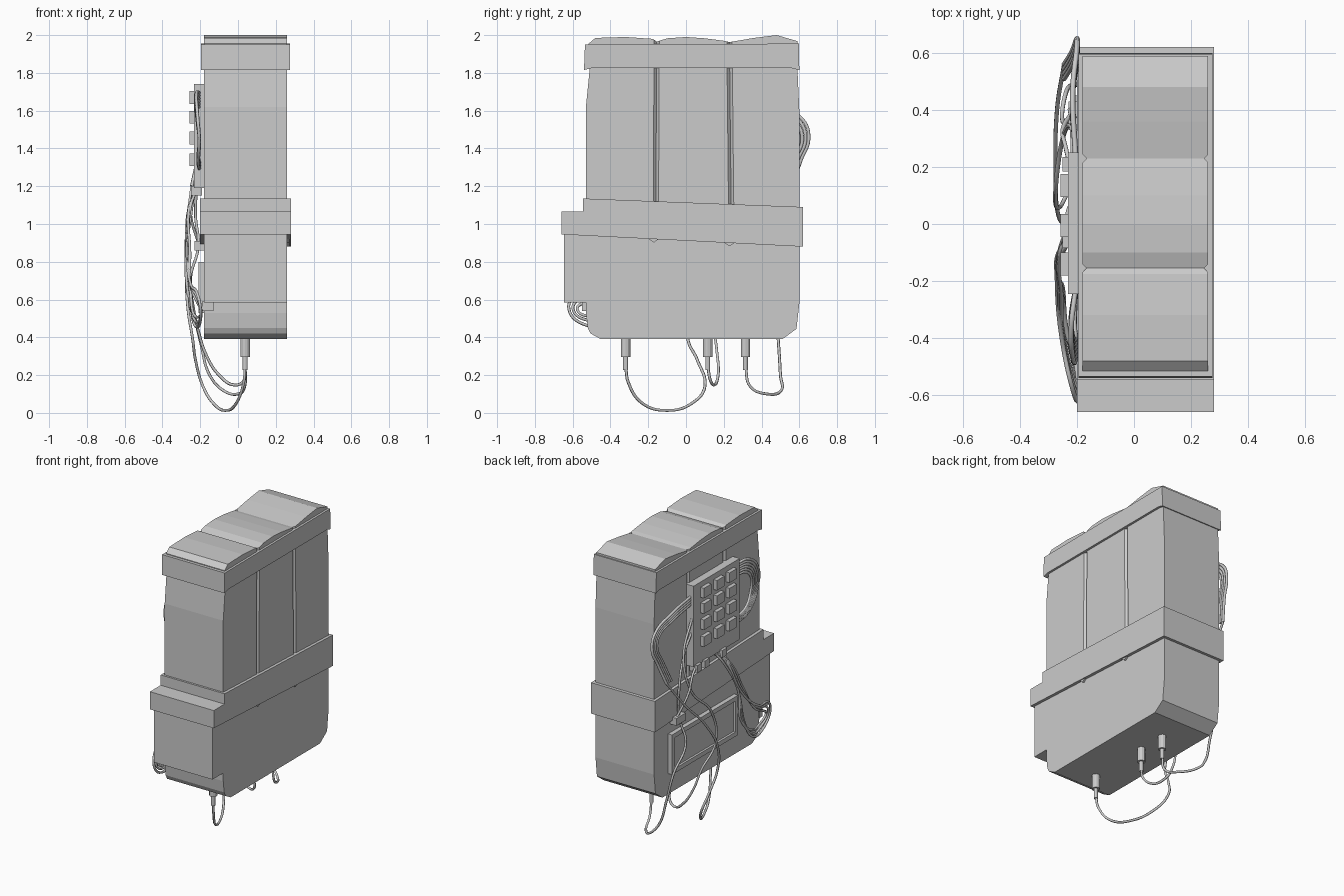
import bpy, bmesh
from mathutils import Vector


def mesh_object(name, bm):
    bmesh.ops.recalc_face_normals(bm, faces=bm.faces)
    me = bpy.data.meshes.new(name)
    bm.to_mesh(me)
    bm.free()
    ob = bpy.data.objects.new(name, me)
    bpy.context.collection.objects.link(ob)
    return ob


def extrude(name, profile, x0, x1, seams=()):
    """Side profile (y, z) extruded along x; long edges at seam y values are chamfered."""
    bm = bmesh.new()
    face = bm.faces.new([bm.verts.new((x0, y, z)) for y, z in profile])
    res = bmesh.ops.extrude_face_region(bm, geom=[face])
    bmesh.ops.translate(bm, vec=(x1 - x0, 0, 0),
                        verts=[g for g in res["geom"] if isinstance(g, bmesh.types.BMVert)])
    edges = [e for e in bm.edges
             if abs(e.verts[0].co.z - e.verts[1].co.z) > 0.5
             and any(abs((e.verts[0].co.y + e.verts[1].co.y) / 2 - s) < 0.03 for s in seams)]
    if edges:
        bmesh.ops.bevel(bm, geom=edges, offset=0.014, segments=1, affect='EDGES')
    return mesh_object(name, bm)


def box(name, x, y, z):
    return extrude(name, [(y[0], z[0]), (y[1], z[0]), (y[1], z[1]), (y[0], z[1])], *x)


def wire(name, pts, r=0.008):
    cu = bpy.data.curves.new(name, 'CURVE')
    cu.dimensions = '3D'
    cu.bevel_depth = r
    cu.bevel_resolution = 1
    cu.resolution_u = 8
    cu.use_fill_caps = True
    sp = cu.splines.new('BEZIER')
    sp.bezier_points.add(len(pts) - 1)
    for bp, p in zip(sp.bezier_points, pts):
        bp.co = p
        bp.handle_left_type = bp.handle_right_type = 'AUTO'
    ob = bpy.data.objects.new(name, cu)
    bpy.context.collection.objects.link(ob)
    return ob


def cylinder(name, loc, r, h):
    bm = bmesh.new()
    bmesh.ops.create_cone(bm, cap_ends=True, segments=12, radius1=r, radius2=r, depth=h)
    bmesh.ops.translate(bm, vec=loc, verts=bm.verts)
    return mesh_object(name, bm)


# Three wrapped bricks, upper part, with wavy tops
X0, X1 = -0.18, 0.26
extrude("brick_front", [(-0.53, 1.0), (-0.16, 1.0), (-0.155, 1.965), (-0.175, 1.98),
                        (-0.32, 1.99), (-0.48, 1.985), (-0.515, 1.955), (-0.51, 1.82),
                        (-0.53, 1.62)], X0, X1, seams=(-0.157,))
extrude("brick_middle", [(-0.16, 1.0), (0.24, 1.0), (0.23, 1.963), (0.2, 1.97), (0.1, 1.983),
                         (0, 1.99), (-0.1, 1.983), (-0.155, 1.965)], X0, X1,
        seams=(-0.157, 0.235))
extrude("brick_back", [(0.24, 1.0), (0.6, 1.0), (0.6, 1.6), (0.59, 1.82), (0.59, 1.968),
                       (0.48, 2.0), (0.36, 1.985), (0.23, 1.963)], X0, X1, seams=(0.235,))

# Lower part of the bundle
extrude("lower_wrap", [(-0.53, 1.02), (-0.53, 0.53), (-0.52, 0.45), (-0.505, 0.42), (-0.45, 0.39),
                       (0.51, 0.39), (0.585, 0.445), (0.6, 0.58), (0.6, 1.02)], X0, X1)

# Block on the front
box("front_block", (X0, X1), (-0.645, -0.52), (0.585, 1.0))
box("front_block_foot", (X0 - 0.01, X0 + 0.05), (-0.55, -0.52), (0.54, 0.59))

# Tape bands
extrude("top_tape", [(-0.54, 1.815), (-0.5, 1.825), (0.56, 1.825), (0.6, 1.815),
                     (0.597, 1.955), (-0.535, 1.95)], -0.195, 0.275)
extrude("middle_tape", [(-0.66, 0.945), (0.62, 0.88), (0.62, 1.09), (-0.545, 1.135),
                        (-0.545, 1.065), (-0.66, 1.065)], -0.2, 0.28)
for i, y in enumerate((-0.17, 0.23)):
    z = 0.92 - 0.05 * (y + 0.17)
    extrude(f"tape_fold_{i}", [(y - 0.04, z + 0.01), (y, z - 0.018), (y + 0.04, z + 0.01)], 0.25, 0.272)

# Keypad
box("keypad_plate", (-0.232, -0.17), (-0.245, 0.25), (1.19, 1.74))
for row, z in enumerate((1.67, 1.565, 1.455, 1.34)):
    for col, y in enumerate((0.135, -0.005, -0.14)):
        box(f"key_{row}_{col}", (-0.258, -0.225), (y - 0.04, y + 0.04), (z - 0.034, z + 0.034))
for i, y in enumerate((0.21, 0.13, -0.06)):
    box(f"keypad_terminal_{i}", (-0.25, -0.19), (y - 0.025, y + 0.025), (1.15, 1.2))
box("side_connector", (-0.23, -0.17), (0.33, 0.43), (0.86, 0.91))

# Framed lower panel
PY, PZ, B = (-0.26, 0.45), (0.53, 0.8), 0.03
box("panel_plate", (-0.195, -0.17), PY, PZ)
box("panel_frame_bottom", (-0.21, -0.18), PY, (PZ[0], PZ[0] + B))
box("panel_frame_top", (-0.21, -0.18), PY, (PZ[1] - B, PZ[1]))
for i, y in enumerate((PY[0], PY[1] - B)):
    box(f"panel_frame_side_{i}", (-0.21, -0.18), (y, y + B), (PZ[0] + B, PZ[1] - B))

# Plugs underneath
for i, y in enumerate((-0.32, 0.115, 0.315)):
    cylinder(f"plug_{i}", (0.038, y, 0.345), 0.025, 0.1)
    cylinder(f"plug_tip_{i}", (0.038, y, 0.265), 0.013, 0.075)

# Wires from the plugs up the left side to the keypad
wire("plug_wire_front", [(0.038, -0.32, 0.25), (0.03, -0.305, 0.16), (-0.01, -0.23, 0.05),
                         (-0.065, -0.1, 0.013), (-0.13, 0.03, 0.05), (-0.185, 0.1, 0.14),
                         (-0.225, 0.06, 0.28), (-0.24, 0.01, 0.39), (-0.265, 0.03, 0.55),
                         (-0.275, 0.18, 0.78), (-0.27, 0.4, 1.0), (-0.245, 0.56, 1.2)])
wire("plug_wire_middle", [(0.038, 0.115, 0.25), (0.03, 0.13, 0.17), (-0.02, 0.15, 0.148),
                          (-0.1, 0.17, 0.2), (-0.17, 0.165, 0.31), (-0.215, 0.14, 0.45),
                          (-0.26, 0.06, 0.6), (-0.275, 0.12, 0.85), (-0.25, 0.3, 1.05),
                          (-0.22, 0.34, 1.3), (-0.215, 0.24, 1.52)])
wire("plug_wire_back", [(0.038, 0.315, 0.25), (0.035, 0.34, 0.14), (0.0, 0.43, 0.1),
                        (-0.08, 0.505, 0.12), (-0.15, 0.5, 0.2), (-0.195, 0.49, 0.36),
                        (-0.235, 0.47, 0.55), (-0.25, 0.36, 0.72), (-0.21, 0.37, 0.88),
                        (-0.225, 0.4, 1.05), (-0.21, 0.32, 1.3), (-0.21, 0.24, 1.42)])
wire("connector_wire", [(-0.21, 0.4, 0.9), (-0.25, 0.33, 1.05), (-0.24, 0.27, 1.15),
                        (-0.22, 0.19, 1.19)])

# Broad cable looping past the back edge
for i in range(4):
    s = 0.017 * i
    wire(f"back_loop_cable_{i}", [(-0.205, 0.24, 1.66 - s), (-0.215, 0.46, 1.63 - s),
                                  (-0.2, 0.62 - s, 1.55 - s / 2), (-0.2, 0.65 - s, 1.45),
                                  (-0.215, 0.61 - s, 1.34), (-0.245, 0.56 - s, 1.2)], 0.0095)

# Cable bundle bulging from the front edge of the keypad
for i in range(6):
    s = 0.015 * i
    wire(f"front_loop_cable_{i}", [(-0.205, -0.23, 1.695 - s), (-0.22, -0.36 + s / 2, 1.69 - s),
                                   (-0.215, -0.47 + s, 1.58 - s / 2), (-0.205, -0.475 + s, 1.45),
                                   (-0.21, -0.38 + s / 2, 1.33 + s / 2),
                                   (-0.205, -0.23, 1.29 + s / 2)], 0.009)

# Wires from the keypad bottom looping past the front edge
for i in range(3):
    s = 0.022 * i
    wire(f"front_hanging_wire_{i}", [(-0.22, -0.06 + s, 1.18), (-0.26, -0.09 - s / 2, 1.08),
                                     (-0.27 + s / 3, -0.2 - s, 0.87), (-0.25, -0.42 + s, 0.68),
                                     (-0.215, -0.58 + s, 0.63 - s), (-0.198, -0.62 + s, 0.55),
                                     (-0.205, -0.53 + s, 0.465 + s), (-0.235, -0.38, 0.48 + s),
                                     (-0.25, -0.27 + s, 0.62 + s), (-0.265, -0.19, 0.85),
                                     (-0.25, -0.1 + s, 1.1), (-0.22, -0.05 + s, 1.18)])
